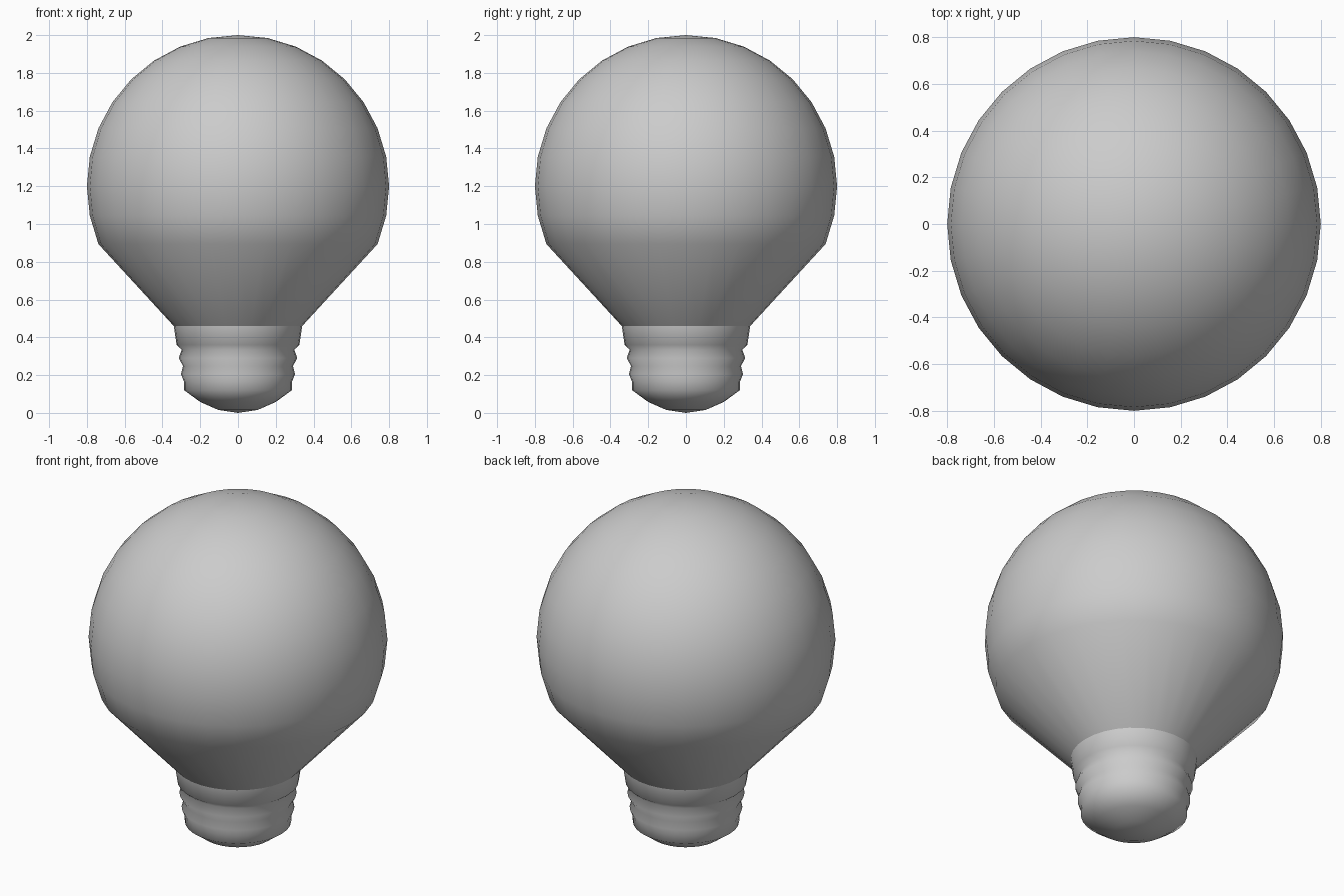
import bpy, bmesh
from math import sin, cos, pi, radians

if "Cube" in bpy.data.objects:
    bpy.data.objects.remove(bpy.data.objects["Cube"])

SEGMENTS = 32


def lathe(name, profile):
    """Revolve (radius, z) points around the z axis into a smooth object."""
    bm = bmesh.new()
    verts = [bm.verts.new((r, 0, z)) for r, z in profile]
    edges = [bm.edges.new(pair) for pair in zip(verts, verts[1:])]
    bmesh.ops.spin(bm, geom=verts + edges, cent=(0, 0, 0), axis=(0, 0, 1),
                   angle=2 * pi, steps=SEGMENTS)
    bmesh.ops.remove_doubles(bm, verts=bm.verts, dist=0.0005)
    bmesh.ops.recalc_face_normals(bm, faces=bm.faces)
    for f in bm.faces:
        f.smooth = True
    # outward normals also on the open shells
    f = max(bm.faces, key=lambda f: f.calc_center_median().xy.length)
    if f.normal.xy.dot(f.calc_center_median().xy) < 0:
        bmesh.ops.reverse_faces(bm, faces=bm.faces)
    mesh = bpy.data.meshes.new(name)
    bm.to_mesh(mesh)
    bm.free()
    obj = bpy.data.objects.new(name, mesh)
    bpy.context.collection.objects.link(obj)
    return obj


# Glass globe: sphere rings, then a straight cone down to the neck
NECK = (0.34, 0.46)
globe = [(0.8 * sin(radians(11.25 * k)), 1.2 + 0.8 * cos(radians(11.25 * k)))
         for k in range(11)]
lathe("glass_globe", globe + [NECK])

# Screw base: collar, thread ridges and rounded bottom contact
lathe("screw_base", [
    NECK, (0.325, 0.36), (0.298, 0.335), (0.314, 0.29), (0.291, 0.248),
    (0.302, 0.205), (0.286, 0.165), (0.285, 0.12),
    (0.20, 0.058), (0.105, 0.016), (0, 0)])
